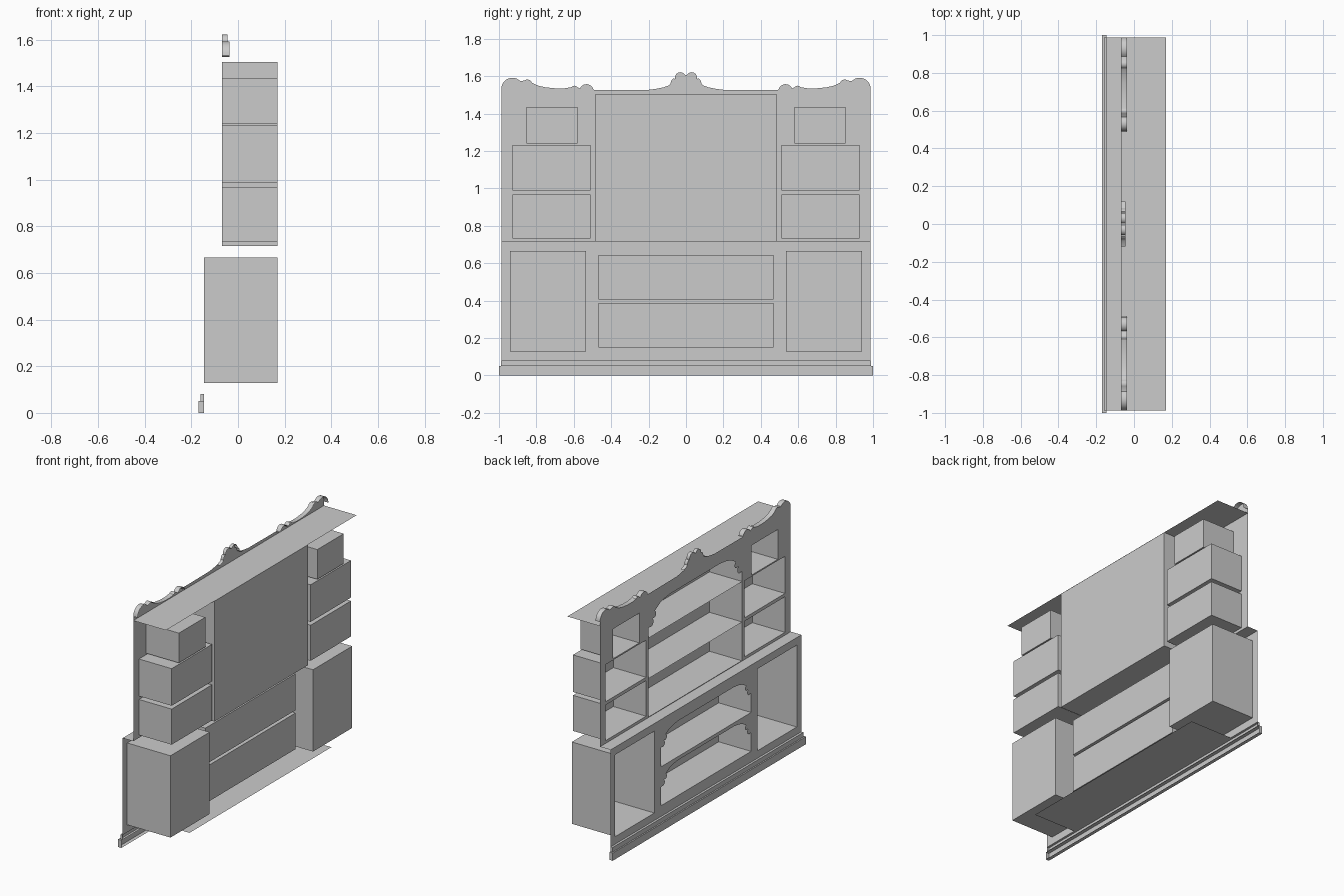
import bpy, bmesh
from math import sin, cos, radians

if "Cube" in bpy.data.objects:
    bpy.data.objects.remove(bpy.data.objects["Cube"])

XL, XU, XB = -0.145, -0.068, 0.169      # lower front, upper front, back
XD = 0.09                               # back of the shallower lower shelves


def finish(name, bm, smooth=False):
    me = bpy.data.meshes.new(name)
    bm.to_mesh(me)
    bm.free()
    ob = bpy.data.objects.new(name, me)
    bpy.context.collection.objects.link(ob)
    if smooth:
        bpy.context.view_layer.objects.active = ob
        ob.select_set(True)
        bpy.ops.object.shade_smooth_by_angle(angle=radians(35))
        ob.select_set(False)
    return ob


def shelf_box(name, x0, x1, y0, y1, z0, z1):
    """Compartment open at the front."""
    bm = bmesh.new()
    bmesh.ops.create_cube(bm, size=1)
    for v in bm.verts:
        v.co = ((x0 + x1) / 2 + v.co.x * (x1 - x0),
                (y0 + y1) / 2 + v.co.y * (y1 - y0),
                (z0 + z1) / 2 + v.co.z * (z1 - z0))
    bm.normal_update()
    bmesh.ops.delete(bm, geom=[f for f in bm.faces if f.normal.x < -0.9], context='FACES_ONLY')
    return finish(name, bm)


def sheet(name, x0, x1, y, z):
    bm = bmesh.new()
    bm.faces.new([bm.verts.new(p) for p in ((x0, -y, z), (x1, -y, z), (x1, y, z), (x0, y, z))])
    return finish(name, bm)


def moulding(name, prof, y):
    """Profile swept along y with capped ends and an open back."""
    bm = bmesh.new()
    a = [bm.verts.new((px, -y, pz)) for px, pz in prof]
    b = [bm.verts.new((px, y, pz)) for px, pz in prof]
    for i in range(len(prof) - 1):
        bm.faces.new((a[i], a[i + 1], b[i + 1], b[i]))
    bm.faces.new(a[::-1])
    bm.faces.new(b)
    bmesh.ops.recalc_face_normals(bm, faces=bm.faces)
    return finish(name, bm)


def arc(cy, cz, r, a0, a1, n=8):
    return [(cy + r * cos(radians(a0 + (a1 - a0) * i / n)),
             cz + r * sin(radians(a0 + (a1 - a0) * i / n))) for i in range(n + 1)]


def rect(y0, y1, z0, z1):
    return [(y0, z0), (y1, z0), (y1, z1), (y0, z1)]


def flip(pts):
    return [(-y, z) for y, z in reversed(pts)]


def panel(name, x, loops):
    """Flat sheet facing the front with holes."""
    bm = bmesh.new()
    edges = []
    for loop in loops:
        vs = [bm.verts.new((x, y, z)) for y, z in loop]
        edges += [bm.edges.new((vs[i - 1], vs[i])) for i in range(len(vs))]
    bmesh.ops.triangle_fill(bm, edges=edges, use_beauty=True, normal=(-1, 0, 0))
    bmesh.ops.dissolve_limit(bm, angle_limit=0.01, verts=bm.verts, edges=bm.edges)
    return finish(name, bm)


def strip(name, x0, x1, pts):
    """Edge thickness running along an outline."""
    bm = bmesh.new()
    a = [bm.verts.new((x0, y, z)) for y, z in pts]
    b = [bm.verts.new((x1, y, z)) for y, z in pts]
    for i in range(len(pts) - 1):
        bm.faces.new((a[i], a[i + 1], b[i + 1], b[i]))
    return finish(name, bm, True)


def valance_hole(w, z0, z1, drop):
    """Opening with scrolled brackets in its upper corners."""
    s = drop / 0.14
    half = [(w, z0), (w, z1 - drop)]
    half += arc(w - 0.026 * s, z1 - drop + 0.026 * s, 0.026 * s, 300, 120, 8)
    half += arc(w - 0.058 * s, z1 - drop + 0.068 * s, 0.022 * s, 290, 110, 8)
    half += [(w - 0.09 * s, z1 - 0.036 * s), (w - 0.12 * s, z1 - 0.02 * s),
             (w - 0.17 * s, z1 - 0.007 * s), (w - 0.23 * s, z1)]
    return half + flip(half)


# crest outline, from the middle to the outer end
mid = arc(0.03, 1.591, 0.03, 150, -10) + arc(0.052, 1.562, 0.03, 60, -5, 6)
mid += [(0.09, 1.551), (0.12, 1.54)]
slope = [(0.16, 1.532), (0.2, 1.527)]
wing = [(0.487, 1.525)] + arc(0.532, 1.518, 0.039, 165, 25, 10)
wing += arc(0.597, 1.531, 0.018, 140, 35, 6)
wing += [(0.65, 1.535), (0.7, 1.535), (0.75, 1.54), (0.79, 1.549), (0.82, 1.563)]
wing += arc(0.848, 1.557, 0.025, 160, 50, 7) + arc(0.928, 1.532, 0.059, 135, 0, 12)
half = mid + slope + wing
outline = flip(half) + half + [(0.987, 0.715), (-0.987, 0.715)]

# shelf and cupboard compartments on one side
side_up = [(0.58, 0.853, 1.24, 1.435), (0.51, 0.928, 0.988, 1.231), (0.51, 0.928, 0.733, 0.966)]
cupboard = (0.535, 0.94, 0.129, 0.665)
drawers = [(0.15, 0.387), (0.405, 0.644)]

# upper front frame
holes = [outline, valance_hole(0.485, 0.718, 1.44, 0.14)]
for r in side_up:
    holes += [rect(*r), flip(rect(*r))]
panel("upper_front_frame", XU, holes)

# crest thickness
strip("crest_middle_edge", XU, -0.046, flip(mid) + mid)
for tag, pts in (("right", wing), ("left", flip(wing))):
    strip("crest_edge_" + tag, XU, -0.036, pts)

# lower front frame
holes = [rect(-0.987, 0.987, 0.08, 0.715)]
holes += [rect(*cupboard), flip(rect(*cupboard))]
holes += [valance_hole(0.467, z0, z1 - 0.005, 0.11) for z0, z1 in drawers]
panel("lower_front_frame", XL, holes)

# compartments
for tag, s in (("right", 1), ("left", -1)):
    for i, (a, b, z0, z1) in enumerate(side_up):
        y0, y1 = sorted((s * a, s * b))
        shelf_box(f"side_shelf_{tag}_{i}", XU, XB, y0, y1, z0, z1)
    y0, y1 = sorted((s * cupboard[0], s * cupboard[1]))
    shelf_box("cupboard_" + tag, XL, XB, y0, y1, cupboard[2], cupboard[3])
for i, (z0, z1) in enumerate(drawers):
    shelf_box(f"lower_shelf_{i}", XL, XD, -0.467, 0.467, z0, z1)
shelf_box("centre_compartment", XU, XB, -0.485, 0.485, 0.715, 1.504)

# shelves, worktop ledge, top and bottom boards
for i, z in enumerate((0.97, 1.235)):
    sheet(f"centre_shelf_{i}", XU, XB, 0.485, z)
sheet("worktop", XL, XU, 0.987, 0.715)
sheet("top_board", XU, XB, 0.987, 1.505)
sheet("bottom_board", XL, 0.163, 0.735, 0.08)

# stepped plinth
moulding("plinth_lower", [(XL, 0.05), (-0.169, 0.05), (-0.169, 0), (XL, 0)], 1.0)
moulding("plinth_upper", [(XL, 0.08), (-0.16, 0.08), (-0.16, 0.05), (XL, 0.05)], 0.988)
